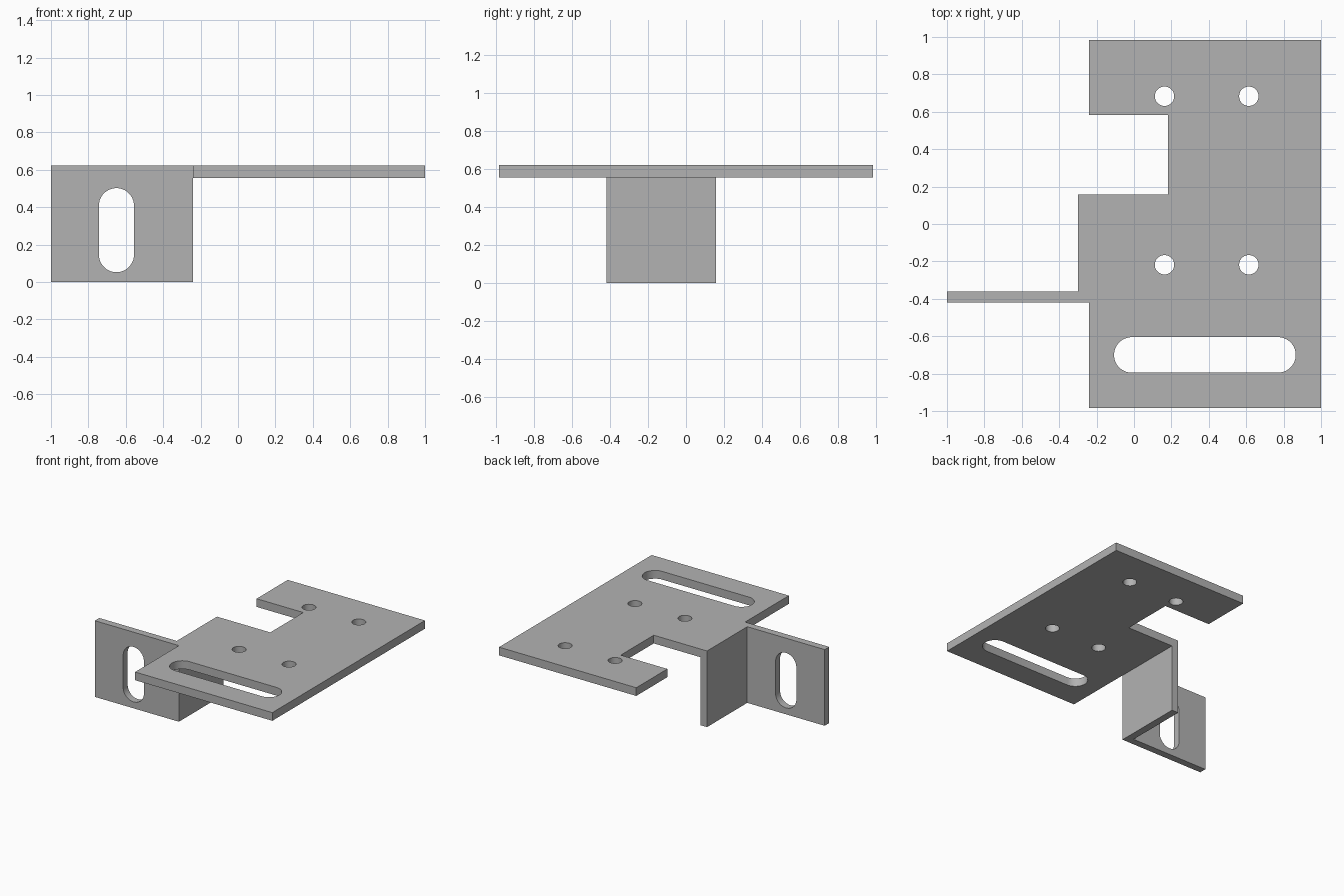
import bpy
import bmesh
from math import pi, sin, cos
from mathutils import Matrix

cube = bpy.data.objects.get("Cube")
if cube:
    bpy.data.objects.remove(cube, do_unlink=True)

# Material
GREY = (0.45, 0.45, 0.45, 1)
metal = bpy.data.materials.new("grey metal")
metal.use_nodes = True
metal.diffuse_color = GREY
metal.node_tree.nodes["Principled BSDF"].inputs["Base Color"].default_value = GREY


def rectangle(x0, x1, y0, y1):
    return [(x0, y0), (x1, y0), (x1, y1), (x0, y1)]


def slot(cx, cy, radius, half_x=0, half_y=0, steps=32):
    """Round hole, stretched into a slot by a half length along x or y."""
    points = []
    for i in range(steps):
        a = 2 * pi * (i + 0.5) / steps
        c, s = cos(a), sin(a)
        points.append((cx + radius * c + (half_x if c > 0 else -half_x),
                       cy + radius * s + (half_y if s > 0 else -half_y)))
    return points


def sheet(name, loops, low, high, upright=False):
    """Flat sheet with holes, extruded along z, or along y when upright."""
    curve = bpy.data.curves.new(name + " outline", "CURVE")
    curve.dimensions = "2D"
    curve.fill_mode = "BOTH"
    curve.extrude = (high - low) / 2
    for loop in loops:
        spline = curve.splines.new("POLY")
        spline.points.add(len(loop) - 1)
        for point, (x, y) in zip(spline.points, loop):
            point.co = (x, y, 0, 1)
        spline.use_cyclic_u = True
    source = bpy.data.objects.new(name + " outline", curve)
    bpy.context.collection.objects.link(source)
    bpy.context.view_layer.update()
    mesh = bpy.data.meshes.new_from_object(
        source.evaluated_get(bpy.context.evaluated_depsgraph_get()))
    bpy.data.objects.remove(source, do_unlink=True)

    # Weld the caps to the rim and move the sheet into place
    mid = (low + high) / 2
    place = Matrix.Translation((0, 0, mid))
    if upright:
        place = Matrix.Translation((0, mid, 0)) @ Matrix.Rotation(pi / 2, 4, "X")
    bm = bmesh.new()
    bm.from_mesh(mesh)
    bmesh.ops.remove_doubles(bm, verts=bm.verts, dist=0.0001)
    bmesh.ops.dissolve_limit(bm, angle_limit=0.01, verts=bm.verts, edges=bm.edges)
    bmesh.ops.transform(bm, matrix=place, verts=bm.verts)
    bmesh.ops.recalc_face_normals(bm, faces=bm.faces)
    bm.to_mesh(mesh)
    bm.free()

    mesh.name = name
    mesh.materials.clear()
    mesh.materials.append(metal)
    obj = bpy.data.objects.new(name, mesh)
    bpy.context.collection.objects.link(obj)
    bpy.ops.object.select_all(action="DESELECT")
    obj.select_set(True)
    bpy.context.view_layer.objects.active = obj
    bpy.ops.object.shade_smooth_by_angle(angle=pi / 6)
    return obj


EDGE, WALL = -0.24, -0.30          # plate edge and outer face of the wall
FRONT, BACK = -0.42, 0.157         # ends of the wall
UNDER, TOP = 0.555, 0.622          # plate faces

# Top plate with notch, bend tab, bolt holes and long slot
plate_outline = [
    (EDGE, -0.985), (1, -0.985), (1, 0.985), (EDGE, 0.985),
    (EDGE, 0.583), (0.182, 0.583), (0.182, BACK),
    (WALL, BACK), (WALL, FRONT), (EDGE, FRONT)]
bolt_holes = [slot(x, y, 0.052) for x in (0.163, 0.614) for y in (-0.218, 0.683)]
long_slot = slot(0.379, -0.70, 0.095, half_x=0.391)
sheet("top_plate", [plate_outline, long_slot] + bolt_holes, UNDER, TOP)

# Wall folded down from the tab
sheet("folded_wall", [rectangle(WALL, EDGE, FRONT, BACK)], 0, UNDER)

# Side flange with upright slot
sheet("side_flange",
      [rectangle(-1, WALL, 0, TOP), slot(-0.65, 0.277, 0.094, half_y=0.131)],
      FRONT, FRONT + 0.058, upright=True)
